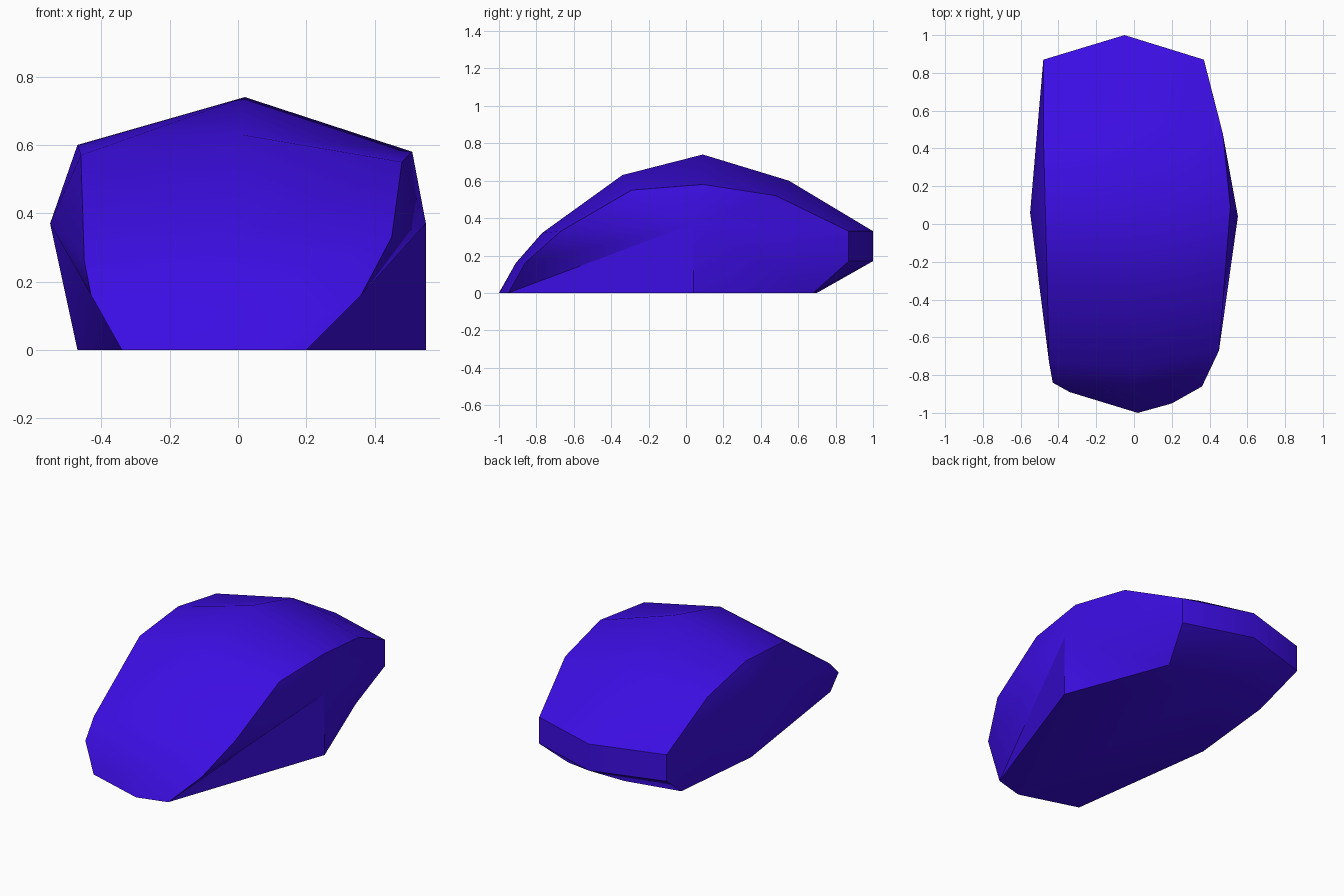
import bpy
import bmesh
import math

default_cube = bpy.data.objects.get("Cube")
if default_cube:
    bpy.data.objects.remove(default_cube, do_unlink=True)


def make_material(name, colour):
    material = bpy.data.materials.new(name)
    material.use_nodes = True
    material.diffuse_color = colour
    shader = material.node_tree.nodes["Principled BSDF"]
    shader.inputs["Base Color"].default_value = colour
    return material


# Three lengthwise profiles, from the front foot over the crest to the back foot
right_profile = [
    (-.34, -.89, 0), (-.43, -.84, .16), (-.45, -.73, .26),
    (-.46, -.28, .57), (-.47, .1, .6), (-.48, .48, .53),
    (-.48, .87, .33), (-.48, .87, .17), (-.41, .63, 0)]
ridge_profile = [
    (.02, -1, 0), (.02, -.91, .16), (.01, -.77, .32),
    (.01, -.34, .63), (.02, .09, .74), (-.02, .55, .6),
    (-.05, 1, .33), (-.05, 1, .17), (-.08, .7, 0)]
left_profile = [
    (.2, -.95, 0), (.36, -.86, .16), (.45, -.67, .33),
    (.48, -.29, .55), (.51, .09, .58), (.47, .48, .52),
    (.37, .87, .33), (.37, .87, .17), (.31, .68, 0)]

bm = bmesh.new()
right, ridge, left = [
    [bm.verts.new(point) for point in profile]
    for profile in (right_profile, ridge_profile, left_profile)]

# Curved shell between the profiles
for edge_a, edge_b in ((right, ridge), (ridge, left)):
    for i in range(len(edge_a) - 1):
        bm.faces.new((edge_a[i], edge_b[i], edge_b[i + 1], edge_a[i + 1]))


def close_side(profile, bulge_point, foot_point):
    """Fan the side around its widest point and return the foot vertex."""
    bulge = bm.verts.new(bulge_point)
    foot = bm.verts.new(foot_point)
    rim = profile + [foot]
    for i, vert in enumerate(rim):
        bm.faces.new((vert, rim[(i + 1) % len(rim)], bulge))
    return foot


right_foot = close_side(right, (-.55, .06, .37), (-.47, .05, 0))
left_foot = close_side(left, (.55, .04, .37), (.55, .04, 0))

# Flat underside
bm.faces.new((right[0], ridge[0], left[0], left_foot,
              left[-1], ridge[-1], right[-1], right_foot))

bmesh.ops.recalc_face_normals(bm, faces=bm.faces[:])
mesh = bpy.data.meshes.new("boulder")
bm.to_mesh(mesh)
bm.free()

boulder = bpy.data.objects.new("boulder", mesh)
bpy.context.collection.objects.link(boulder)
mesh.materials.append(make_material("deep blue violet", (.045, .004, .77, 1)))

# Smooth the gentle curves, keep the rims sharp
bpy.ops.object.select_all(action="DESELECT")
boulder.select_set(True)
bpy.context.view_layer.objects.active = boulder
bpy.ops.object.shade_smooth_by_angle(angle=math.radians(40))
